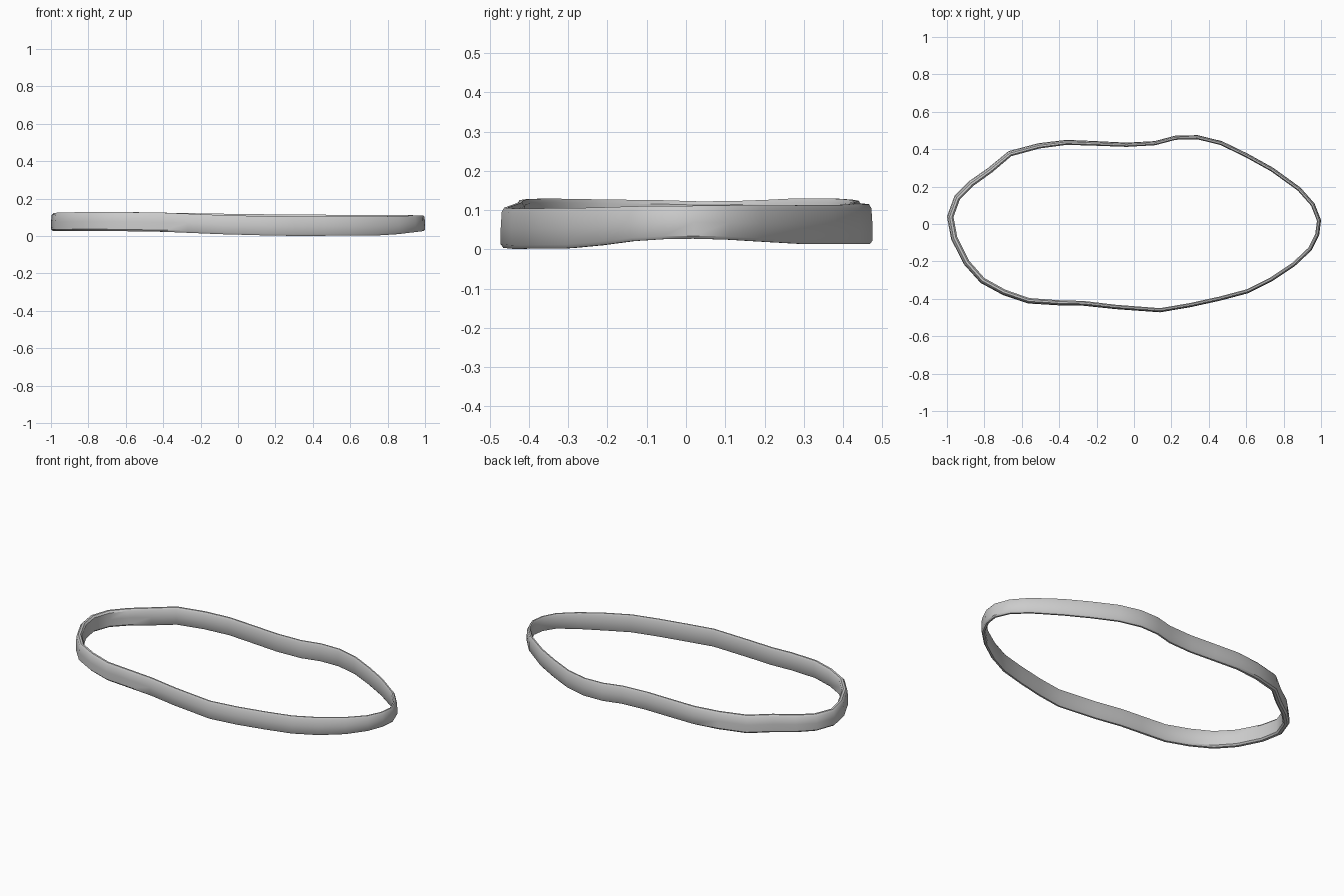
import bpy, bmesh
from mathutils import Vector

if "Cube" in bpy.data.objects:
    bpy.data.objects.remove(bpy.data.objects["Cube"])

# Outline of the band seen from above, counter-clockwise
OUTLINE = [(.99, -.06), (1, .02), (.965, .11), (.89, .195), (.745, .30), (.61, .375),
           (.47, .443), (.34, .475), (.22, .472), (.11, .443), (-.04, .435), (-.2, .443),
           (-.36, .45), (-.51, .432), (-.67, .39), (-.78, .30), (-.88, .23), (-.96, .15),
           (-1, .04), (-.978, -.08), (-.91, -.215), (-.82, -.315), (-.7, -.38),
           (-.565, -.425), (-.4, -.435), (-.27, -.437), (-.1, -.455), (.14, -.472),
           (.30, -.445), (.46, -.41), (.61, -.37), (.74, -.305), (.86, -.225), (.95, -.14)]

# Heights of the lower and upper rim along x, for the front and back runs
X = [-1, -.75, -.4, 0, .3, .8, 1]
LOW = {'front': [.027, .028, .023, .006, .001, .003, .027],
       'back': [.027, .028, .023, .014, .013, .014, .027]}
HIGH = {'front': [.125, .13, .125, .108, .104, .105, .111],
        'back': [.122, .131, .125, .118, .115, .112, .111]}


def lerp(values, x):
    for i in range(len(X) - 1):
        if x <= X[i + 1]:
            t = (x - X[i]) / (X[i + 1] - X[i])
            return values[i] + t * (values[i + 1] - values[i])
    return values[-1]


# Cross-section: (distance inward as part of the thickness, part of the height)
SECTION = [(.3, 0), (.0, .09), (.0, .5), (.12, .9), (.4, 1),
           (.75, 1), (1, .9), (1, .5), (1, .09), (.75, 0)]

bm = bmesh.new()
rings = []
n = len(OUTLINE)
for i, (x, y) in enumerate(OUTLINE):
    along = Vector(OUTLINE[(i + 1) % n]) - Vector(OUTLINE[i - 1])
    inward = Vector((-along.y, along.x)).normalized()
    side = 'front' if y < 0 else 'back'
    low, high = lerp(LOW[side], x), lerp(HIGH[side], x)
    thick = .022 + .013 * max(0, -x)
    rings.append([bm.verts.new((x + inward.x * d * thick, y + inward.y * d * thick,
                                low + (high - low) * h)) for d, h in SECTION])

m = len(SECTION)
for i in range(n):
    a, b = rings[i], rings[(i + 1) % n]
    for j in range(m):
        k = (j + 1) % m
        bm.faces.new((a[j], b[j], b[k], a[k]))
bmesh.ops.recalc_face_normals(bm, faces=bm.faces)

# Stretchy band
mesh = bpy.data.meshes.new("elastic_band")
bm.to_mesh(mesh)
bm.free()
band = bpy.data.objects.new("elastic_band", mesh)
bpy.context.collection.objects.link(band)
bpy.context.view_layer.objects.active = band
band.select_set(True)
bpy.ops.object.shade_smooth_by_angle(angle=.7)
